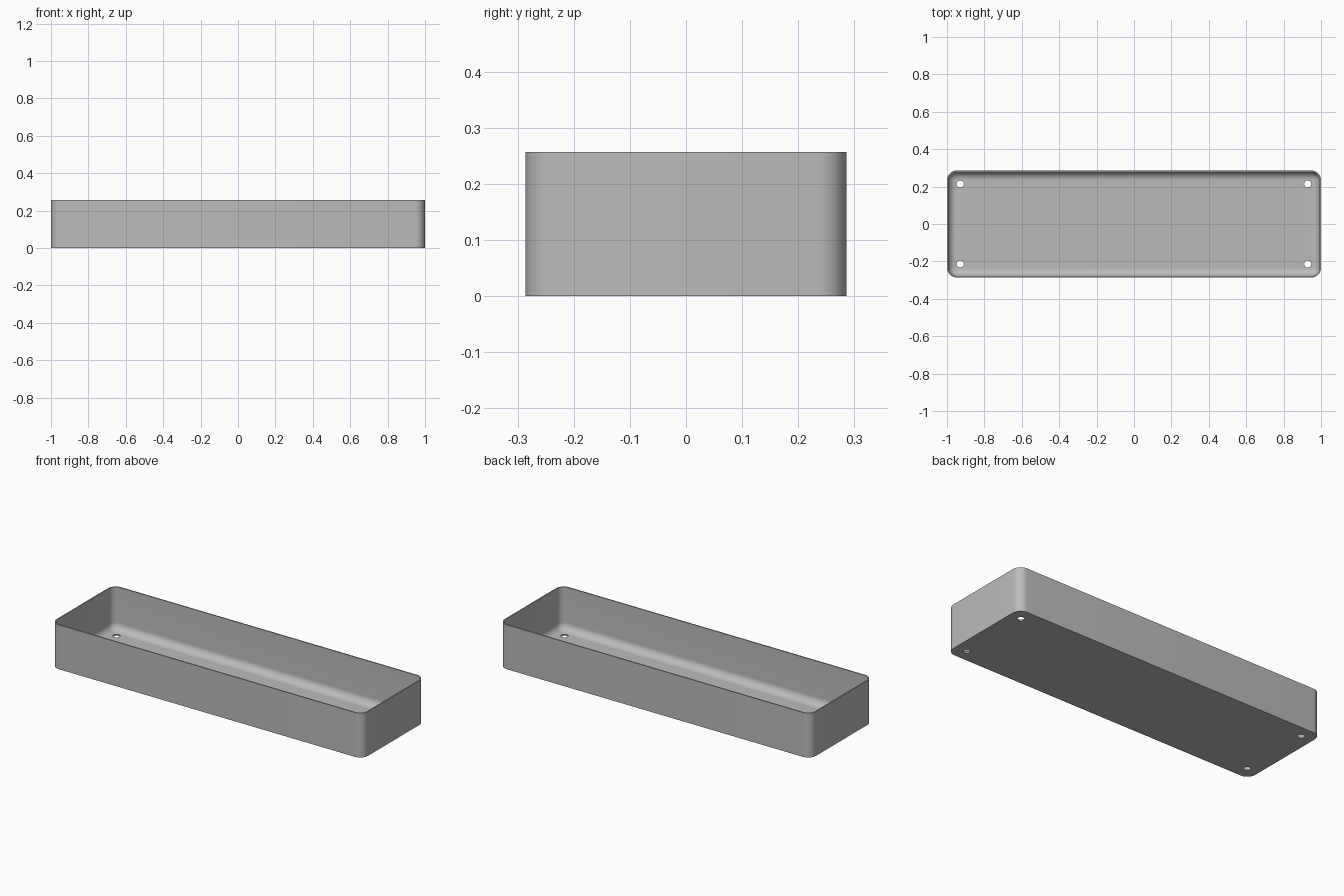
import bpy, bmesh
from math import sin, cos, pi, radians

if "Cube" in bpy.data.objects:
    bpy.data.objects.remove(bpy.data.objects["Cube"], do_unlink=True)

HALF_X, HALF_Y, HEIGHT = 1.0, 0.286, 0.257
CORNER, WALL, FLOOR, FILLET = 0.052, 0.007, 0.008, 0.043
HOLE_X, HOLE_Y, HOLE_R = 0.929, 0.214, 0.019
SEG = 10

grey = bpy.data.materials.new("plain grey")
grey.use_nodes = True
grey.diffuse_color = (0.5, 0.5, 0.5, 1)
grey.node_tree.nodes["Principled BSDF"].inputs["Base Color"].default_value = (0.5, 0.5, 0.5, 1)

bm = bmesh.new()


def loop_edges(verts):
    n = len(verts)
    edges = []
    for i in range(n):
        pair = (verts[i], verts[(i + 1) % n])
        edges.append(bm.edges.get(pair) or bm.edges.new(pair))
    return edges


def rounded_ring(inset, z):
    """Rounded rectangle, drawn in from the outer outline."""
    r = CORNER - inset
    verts = []
    for q, (sx, sy) in enumerate(((1, 1), (-1, 1), (-1, -1), (1, -1))):
        for i in range(SEG + 1):
            a = (q + i / SEG) * pi / 2
            verts.append(bm.verts.new((sx * (HALF_X - CORNER) + r * cos(a),
                                       sy * (HALF_Y - CORNER) + r * sin(a), z)))
    return verts


def circle_ring(x, y, z, sides=24):
    return [bm.verts.new((x + HOLE_R * cos(2 * pi * i / sides),
                          y + HOLE_R * sin(2 * pi * i / sides), z)) for i in range(sides)]


def skin(a, b):
    n = len(a)
    for i in range(n):
        j = (i + 1) % n
        bm.faces.new((a[i], a[j], b[j], b[i]))


# Outer wall, rim, inner wall and the rounded foot of the inner wall
rings = [rounded_ring(0, 0), rounded_ring(0, HEIGHT), rounded_ring(WALL, HEIGHT)]
for i in range(SEG + 1):
    a = i / SEG * pi / 2
    rings.append(rounded_ring(WALL + FILLET * (1 - cos(a)), FLOOR + FILLET * (1 - sin(a))))
for lower, upper in zip(rings, rings[1:]):
    skin(lower, upper)

# Four screw holes through the floor
under_edges, floor_edges = loop_edges(rings[0]), loop_edges(rings[-1])
for x in (-HOLE_X, HOLE_X):
    for y in (-HOLE_Y, HOLE_Y):
        low, high = circle_ring(x, y, 0), circle_ring(x, y, FLOOR)
        skin(low, high)
        under_edges += loop_edges(low)
        floor_edges += loop_edges(high)

# Underside and floor sheets around the holes
bmesh.ops.triangle_fill(bm, edges=under_edges, use_beauty=True, normal=(0, 0, -1))
bmesh.ops.triangle_fill(bm, edges=floor_edges, use_beauty=True, normal=(0, 0, 1))
bmesh.ops.recalc_face_normals(bm, faces=bm.faces)

mesh = bpy.data.meshes.new("tray")
bm.to_mesh(mesh)
bm.free()
mesh.materials.append(grey)
tray = bpy.data.objects.new("tray", mesh)
bpy.context.collection.objects.link(tray)

bpy.ops.object.select_all(action="DESELECT")
tray.select_set(True)
bpy.context.view_layer.objects.active = tray
bpy.ops.object.shade_smooth_by_angle(angle=radians(30))
